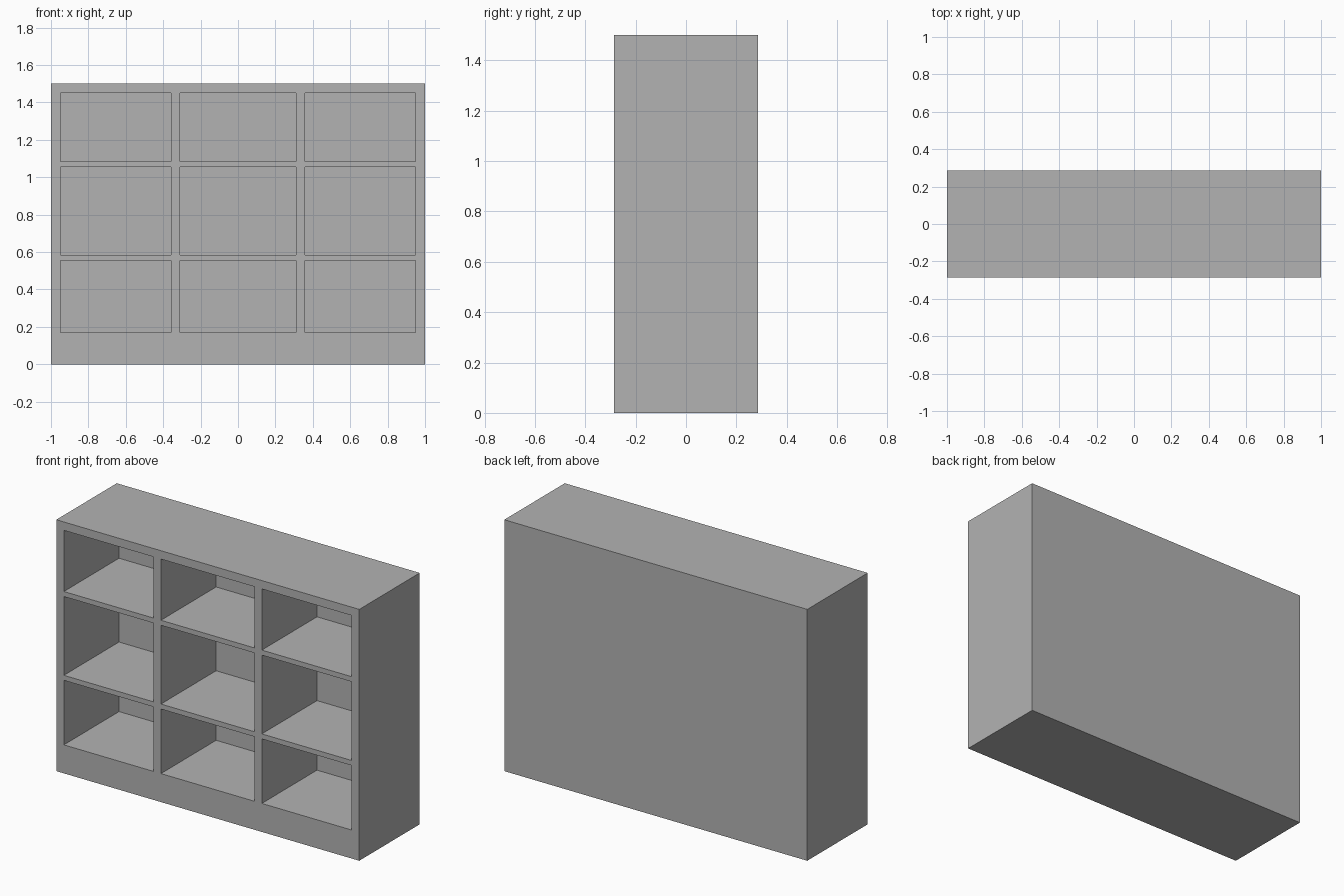
import bpy

cube = bpy.data.objects.get("Cube")
if cube:
    bpy.data.objects.remove(cube, do_unlink=True)

# Single plain grey finish
grey = bpy.data.materials.new("plain_grey")
grey.use_nodes = True
colour = (0.45, 0.45, 0.45, 1)
grey.diffuse_color = colour
grey.node_tree.nodes["Principled BSDF"].inputs["Base Color"].default_value = colour

W, D, H = 1.0, 0.285, 1.5      # half width, half depth, height
T = 0.05                       # board thickness
BASE, SHELF = 0.17, 0.03       # base height, shelf thickness
INNER = W - T
DIVIDER = 0.333                # divider centre


def board(name, x, y, z):
    """Box spanning the given (low, high) ranges."""
    spans = (x, y, z)
    bpy.ops.mesh.primitive_cube_add(size=1, location=[(a + b) / 2 for a, b in spans])
    ob = bpy.context.object
    ob.name = name
    ob.scale = [b - a for a, b in spans]
    bpy.ops.object.transform_apply(location=False, rotation=False, scale=True)
    ob.data.materials.append(grey)
    return ob


# Outer case
depth = (-D, D)
board("top_board", (-W, W), depth, (H - T, H))
board("right_side", (-W, -INNER), depth, (0, H - T))
board("left_side", (INNER, W), depth, (0, H - T))
board("base", (-INNER, INNER), depth, (0, BASE))
board("back_panel", (-INNER, INNER), (D - T, D), (BASE, H - T))

# Upright dividers
inside = (-D, D - T)
half = T / 2 - 0.001
for side, x in (("right", -DIVIDER), ("left", DIVIDER)):
    board(side + "_divider", (x - half, x + half), inside, (BASE, H - T))

# Shelves in each of the three bays
bays = {"right": (-INNER, -DIVIDER - half),
        "middle": (-DIVIDER + half, DIVIDER - half),
        "left": (DIVIDER + half, INNER)}
for bay, x in bays.items():
    for level, z in (("lower", 0.555), ("upper", 1.055)):
        board(f"{bay}_{level}_shelf", x, inside, (z, z + SHELF))
